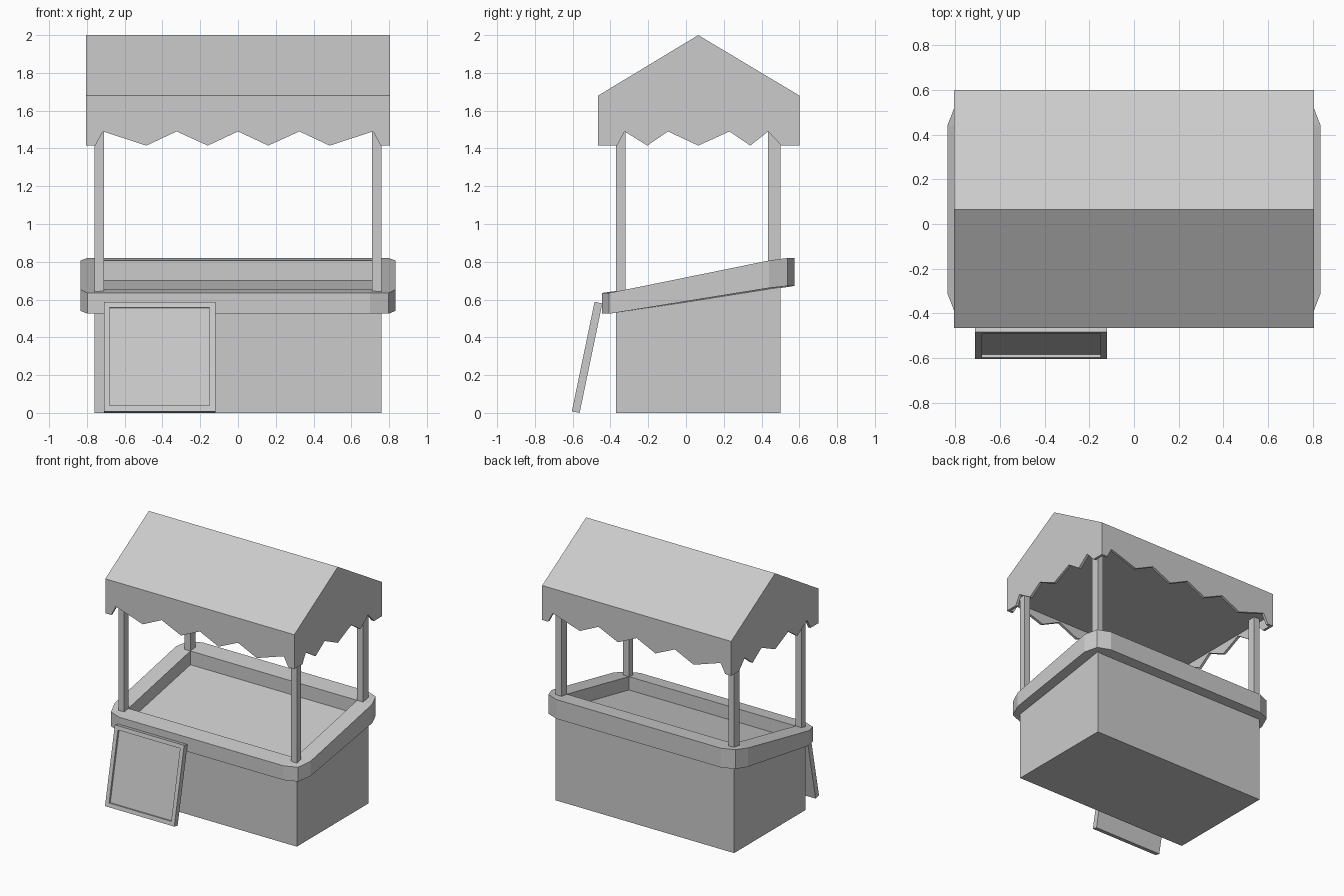
import bpy, bmesh, math
from mathutils import Matrix

if "Cube" in bpy.data.objects:
    bpy.data.objects.remove(bpy.data.objects["Cube"])


def make(name, verts, faces):
    bm = bmesh.new()
    vs = [bm.verts.new(v) for v in verts]
    for f in faces:
        bm.faces.new([vs[i] for i in f])
    bmesh.ops.remove_doubles(bm, verts=bm.verts[:], dist=0.0005)
    bmesh.ops.recalc_face_normals(bm, faces=bm.faces[:])
    me = bpy.data.meshes.new(name)
    bm.to_mesh(me)
    bm.free()
    ob = bpy.data.objects.new(name, me)
    bpy.context.collection.objects.link(ob)
    return ob


def prism(name, profile, x0, x1):
    """Extrude a (y, z) profile along x."""
    n = len(profile)
    verts = [(x, y, z) for x in (x0, x1) for y, z in profile]
    faces = [list(range(n)), list(range(n, 2 * n))]
    faces += [[i, (i + 1) % n, n + (i + 1) % n, n + i] for i in range(n)]
    return make(name, verts, faces)


def box(name, x0, x1, y0, y1, z0, z1):
    return prism(name, [(y0, z0), (y1, z0), (y1, z1), (y0, z1)], x0, x1)


def slope(y, front, back):
    t = min(1, max(0, (y + 0.405) / 0.91))
    return front + (back - front) * t


# Counter body with a sloping top tucked under the tray
prism("counter_body", [(-0.37, 0), (0.50, 0), (0.50, 0.68), (-0.37, 0.54)], -0.76, 0.76)

# Display tray: chamfered outline, sloping rim and recessed floor
right_front = [(0.70, -0.445), (0.797, -0.407), (0.835, -0.31)]
right_back = [(0.835, 0.44), (0.797, 0.537), (0.70, 0.575)]
right = right_front + right_back
outline = right + [(-x, y) for x, y in reversed(right)]
inner = [(0.71, -0.32), (0.71, 0.435), (-0.71, 0.435), (-0.71, -0.32)]
verts = [(x, y, slope(y, 0.525, 0.672)) for x, y in outline]
verts += [(x, y, slope(y, 0.635, 0.82)) for x, y in outline]
verts += [(x, y, slope(y, 0.635, 0.82)) for x, y in inner]
verts += [(x, y, 0.55 if y < 0 else 0.70) for x, y in inner]
faces = [list(range(12)), [28, 29, 30, 31]]
faces += [[i, (i + 1) % 12, 12 + (i + 1) % 12, 12 + i] for i in range(12)]
for c in range(4):
    d = (c + 1) % 4
    a = 12 + 3 * c
    faces += [[a, a + 1, 24 + c], [a + 1, a + 2, 24 + c],
              [a + 2, 12 + 3 * d, 24 + d, 24 + c],
              [24 + c, 24 + d, 28 + d, 28 + c]]
make("display_tray", verts, faces)

# Four corner posts
for side, s in (("right", 1), ("left", -1)):
    x0, x1 = sorted((0.71 * s, 0.76 * s))
    box("front_post_" + side, x0, x1, -0.37, -0.32, 0.58, 1.505)
    box("back_post_" + side, x0, x1, 0.435, 0.50, 0.72, 1.505)

# Canopy shell: gable roof with a zigzag valance on all sides
W, YF, YB, YR = 0.805, -0.465, 0.60, 0.065
EAVE, LOW, HIGH = 1.68, 1.415, 1.49
half = [(W, LOW), (0.755, LOW), (0.715, HIGH), (0.485, LOW), (0.325, HIGH), (0.16, LOW)]
long_teeth = half + [(0, HIGH)] + [(-x, z) for x, z in reversed(half)]
side_teeth = [(YF, LOW), (-0.365, LOW), (-0.325, HIGH), (-0.205, LOW), (-0.095, HIGH),
              (YR, LOW), (0.23, HIGH), (0.34, LOW), (0.435, HIGH), (0.505, LOW), (YB, LOW)]
panels = []
for y in (YF, YB):
    panels.append([(x, y, z) for x, z in long_teeth] + [(-W, y, EAVE), (W, y, EAVE)])
    panels.append([(-W, y, EAVE), (W, y, EAVE), (W, YR, 2), (-W, YR, 2)])
for x in (W, -W):
    panels.append([(x, y, z) for y, z in side_teeth]
                  + [(x, YB, EAVE), (x, YR, 2), (x, YF, EAVE)])
verts, faces = [], []
for p in panels:
    faces.append(list(range(len(verts), len(verts) + len(p))))
    verts += p
canopy = make("canopy", verts, faces)
mod = canopy.modifiers.new("thickness", 'SOLIDIFY')
mod.thickness = 0.02
mod.offset = -1
mod.use_even_offset = True

# Flat ceiling inside the canopy
box("canopy_ceiling", -W + 0.01, W - 0.01, YF + 0.01, YB - 0.01, 1.50, 1.515)

# Leaning board with a recessed panel
board = box("leaning_board", -0.71, -0.12, -0.042, 0, 0, 0.592)
bm = bmesh.new()
bm.from_mesh(board.data)
face = min(bm.faces, key=lambda f: f.calc_center_median().y)
bmesh.ops.inset_region(bm, faces=[face], thickness=0.043)
ext = bmesh.ops.inset_region(bm, faces=[face], thickness=0.0005, depth=-0.015)
bm.transform(Matrix.Translation((0, -0.563, 0)) @ Matrix.Rotation(math.radians(-11.7), 4, 'X'))
bm.to_mesh(board.data)
bm.free()
